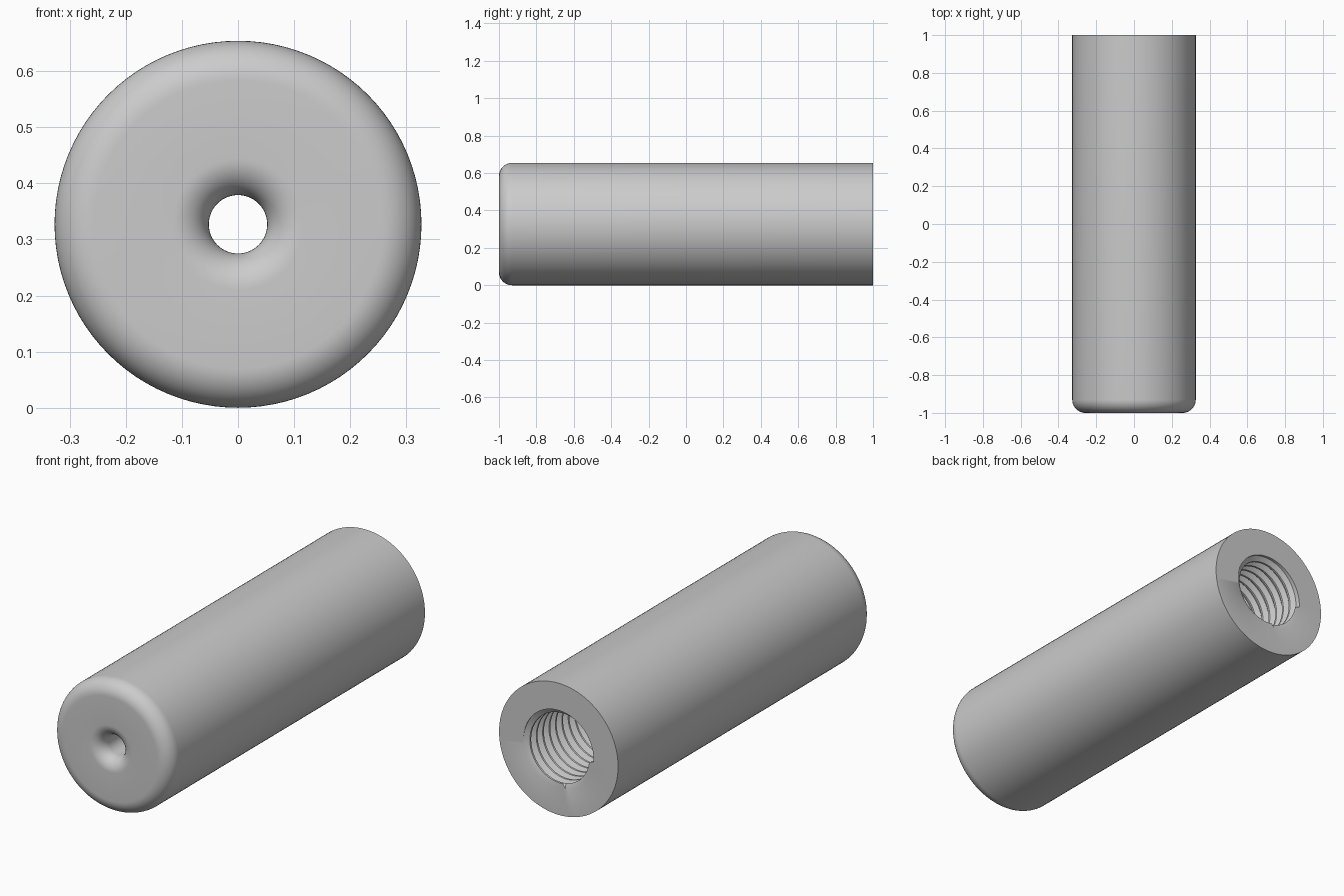
import bpy
import bmesh
from math import sin, cos, pi

SEG = 96
R = 0.327            # outer radius; also the height of the axis
HOLE = 0.052         # narrow front hole
ROOT, CREST = 0.192, 0.168
PITCH = 0.05
INNER, BACK = 0.2, 1.0   # extent of the threaded socket along y

cube = bpy.data.objects.get("Cube")
if cube:
    bpy.data.objects.remove(cube, do_unlink=True)


def arc(cr, cy, rad, a0, a1, n=12):
    """Points (radius, y) along an arc, angles in units of pi."""
    return [(cr + rad * cos(pi * (a0 + (a1 - a0) * i / n)),
             cy + rad * sin(pi * (a0 + (a1 - a0) * i / n))) for i in range(n + 1)]


def add_vert(bm, r, y, j):
    t = 2 * pi * j / SEG
    return bm.verts.new((r * cos(t), y, R + r * sin(t)))


def skin(bm, columns):
    """Join neighbouring columns of vertices with quads."""
    for a, b in zip(columns, columns[1:]):
        for k in range(len(a) - 1):
            bm.faces.new((a[k], a[k + 1], b[k + 1], b[k]))


bm = bmesh.new()

# Body: drill cone, narrow hole, flared mouth, rounded nose, barrel, back face
profile = [(ROOT, INNER), (HOLE, INNER - 0.09)]
profile += arc(HOLE + 0.065, -0.935, 0.065, 1.0, 1.5)
profile += arc(R - 0.07, -0.93, 0.07, 1.5, 2.0)
profile += [(R, BACK), (ROOT, BACK)]
skin(bm, [[add_vert(bm, r, y, j) for r, y in profile] for j in range(SEG + 1)])

# Helical thread: trapezoid ridge, trimmed flat at both ends of the socket
ridge = [(0.0, ROOT), (0.2, ROOT), (0.5, CREST), (0.7, CREST)]
turns = round((BACK - INNER) / PITCH) + 2
columns = []
for j in range(SEG + 1):
    column = []
    for n in range(turns):
        for phase, r in ridge:
            y = INNER + PITCH * (n + phase - j / SEG)
            if y <= INNER + 0.001:
                y, r = INNER, ROOT
            elif y >= BACK - 0.001:
                y, r = BACK, ROOT
            column.append(add_vert(bm, r, y, j))
    columns.append(column)
skin(bm, columns)

# Weld seams and trimmed ends
bmesh.ops.remove_doubles(bm, verts=bm.verts[:], dist=0.0002)
bmesh.ops.recalc_face_normals(bm, faces=bm.faces[:])

mesh = bpy.data.meshes.new("threaded_sleeve")
bm.to_mesh(mesh)
bm.free()
sleeve = bpy.data.objects.new("threaded_sleeve", mesh)
bpy.context.collection.objects.link(sleeve)

# Plain grey material
grey = bpy.data.materials.new("light_grey")
grey.use_nodes = True
colour = (0.6, 0.6, 0.6, 1.0)
grey.diffuse_color = colour
grey.node_tree.nodes["Principled BSDF"].inputs["Base Color"].default_value = colour
mesh.materials.append(grey)

# Smooth curved surfaces, crisp rims
bpy.ops.object.select_all(action="DESELECT")
sleeve.select_set(True)
bpy.context.view_layer.objects.active = sleeve
bpy.ops.object.shade_smooth_by_angle(angle=pi / 6)
